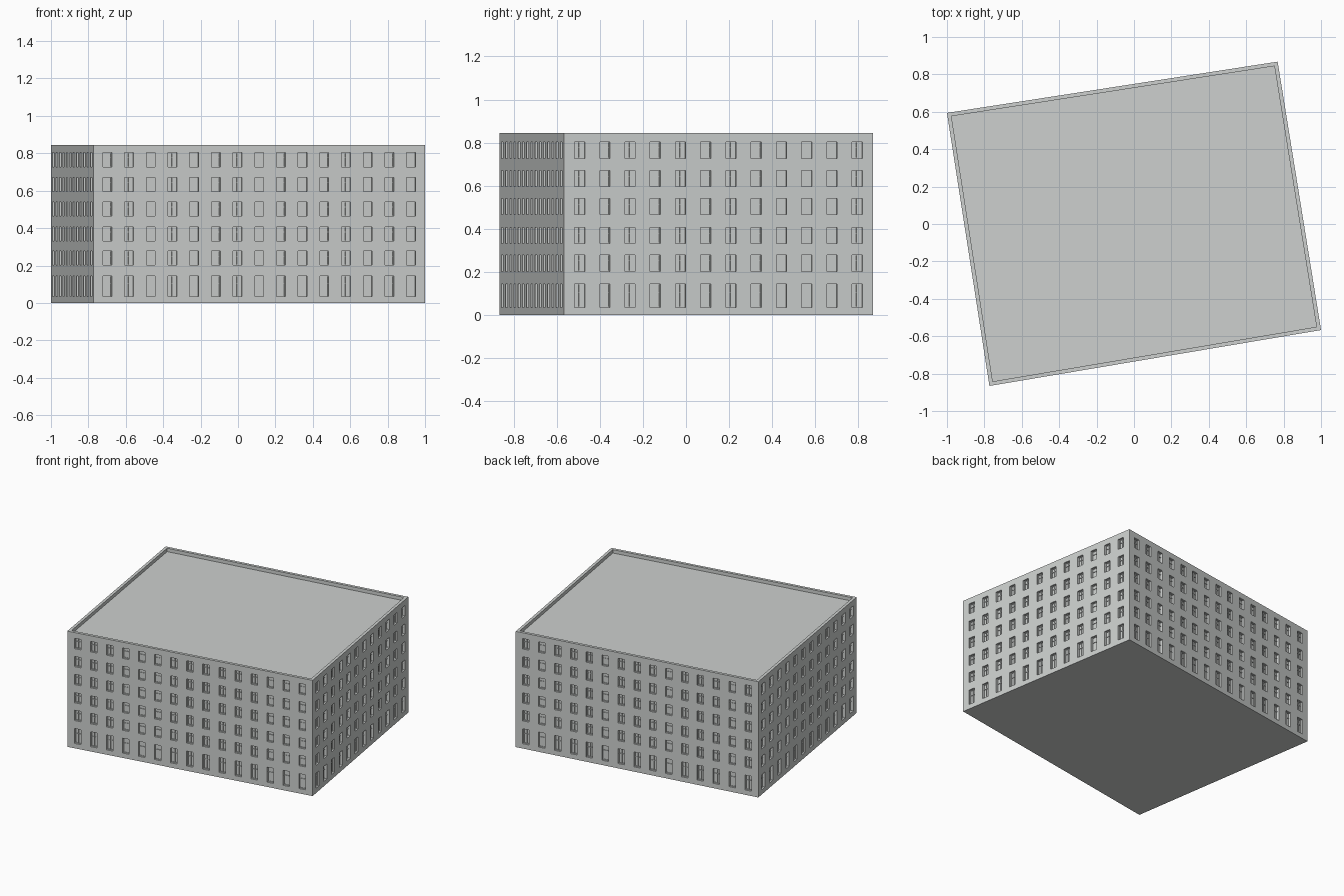
import bpy, bmesh
from mathutils import Vector

if "Cube" in bpy.data.objects:
    bpy.data.objects.remove(bpy.data.objects["Cube"])

H = 0.845          # parapet top
ROOF = 0.82        # sunken roof level
RIM = 0.021        # parapet width
DEPTH = 0.018      # window recess
WIN_W = 0.048
ROWS = [(0.035, 0.144), (0.202, 0.278), (0.332, 0.406),
        (0.465, 0.54), (0.596, 0.67), (0.727, 0.803)]

# footprint, counter-clockwise seen from above
FOOT = [Vector(p) for p in ((-0.773, -0.866, 0), (1.0, -0.567, 0),
                            (0.768, 0.868, 0), (-1.0, 0.594, 0))]

grey = bpy.data.materials.new("pale grey")
grey.diffuse_color = (0.61, 0.63, 0.62, 1)
grey.use_nodes = True
grey.node_tree.nodes["Principled BSDF"].inputs["Base Color"].default_value = grey.diffuse_color


def finish(bm, name):
    bmesh.ops.remove_doubles(bm, verts=bm.verts, dist=0.00005)
    me = bpy.data.meshes.new(name)
    bm.to_mesh(me)
    bm.free()
    me.materials.append(grey)
    ob = bpy.data.objects.new(name, me)
    bpy.context.collection.objects.link(ob)
    return ob


def wall(name, a, b, count, margin):
    """Wall from a to b with recessed windows and glazing bars."""
    t = (b - a).normalized()
    length = (b - a).length
    inward = Vector((-t.y, t.x, 0))

    def pt(u, z, d=0.0):
        return a + t * u + inward * d + Vector((0, 0, z))

    bm = bmesh.new()

    def quad(*pts):
        bm.faces.new([bm.verts.new(pt(*p)) for p in pts])

    def front(u0, u1, z0, z1, d=0.0):
        quad((u0, z0, d), (u1, z0, d), (u1, z1, d), (u0, z1, d))

    def ring(u0, u1, z0, z1, d0, d1):
        # reveal walls facing into the opening
        quad((u0, z0, d0), (u1, z0, d0), (u1, z0, d1), (u0, z0, d1))
        quad((u1, z0, d0), (u1, z1, d0), (u1, z1, d1), (u1, z0, d1))
        quad((u1, z1, d0), (u0, z1, d0), (u0, z1, d1), (u1, z1, d1))
        quad((u0, z1, d0), (u0, z0, d0), (u0, z0, d1), (u0, z1, d1))

    def window(u0, u1, z0, z1):
        df = DEPTH - 0.005
        f, m = 0.003, 0.0015
        um, zm = (u0 + u1) / 2, z0 + (z1 - z0) * 0.64
        ring(u0, u1, z0, z1, 0, df)
        us = [u0, u0 + f, um - m, um + m, u1 - f, u1]
        zs = [z0, z0 + f, zm - m, zm + m, z1 - f, z1]
        for i in range(5):
            for j in range(5):
                cell = (us[i], us[i + 1], zs[j], zs[j + 1])
                if i % 2 and j % 2:      # pane behind the frame
                    ring(*cell, df, DEPTH)
                    front(*cell, DEPTH)
                else:
                    front(*cell, df)

    step = length * (1 - 2 * margin) / (count - 1)
    us = [0.0]
    for i in range(count):
        c = length * margin + i * step
        us += [c - WIN_W / 2, c + WIN_W / 2]
    us.append(length)
    zs = [0.0] + [z for row in ROWS for z in row] + [H]
    for j in range(len(zs) - 1):
        if j % 2 == 0:                   # plain band between storeys
            front(0, length, zs[j], zs[j + 1])
            continue
        for i in range(len(us) - 1):
            cell = (us[i], us[i + 1], zs[j], zs[j + 1])
            window(*cell) if i % 2 else front(*cell)
    finish(bm, name)


# four facades
for k, (name, n, margin) in enumerate((("front_wall", 15, 0.042),
                                       ("right_wall", 12, 0.051),
                                       ("back_wall", 15, 0.042),
                                       ("left_wall", 12, 0.051))):
    wall(name, FOOT[k], FOOT[(k + 1) % 4], n, margin)

# parapet rim, sunken roof and underside
bm = bmesh.new()
up = Vector((0, 0, 1))


def inset(k):
    e0 = (FOOT[k] - FOOT[k - 1]).normalized()
    e1 = (FOOT[(k + 1) % 4] - FOOT[k]).normalized()
    return FOOT[k] + (e1 - e0) * RIM


inner = [inset(k) for k in range(4)]
out_v = [bm.verts.new(p + up * H) for p in FOOT]
top_v = [bm.verts.new(p + up * H) for p in inner]
low_v = [bm.verts.new(p + up * ROOF) for p in inner]
for k in range(4):
    n = (k + 1) % 4
    bm.faces.new((out_v[k], out_v[n], top_v[n], top_v[k]))
    bm.faces.new((top_v[k], top_v[n], low_v[n], low_v[k]))
bm.faces.new(low_v)
finish(bm, "roof_and_parapet")

bm = bmesh.new()
bm.faces.new([bm.verts.new(p) for p in reversed(FOOT)])
finish(bm, "underside")
